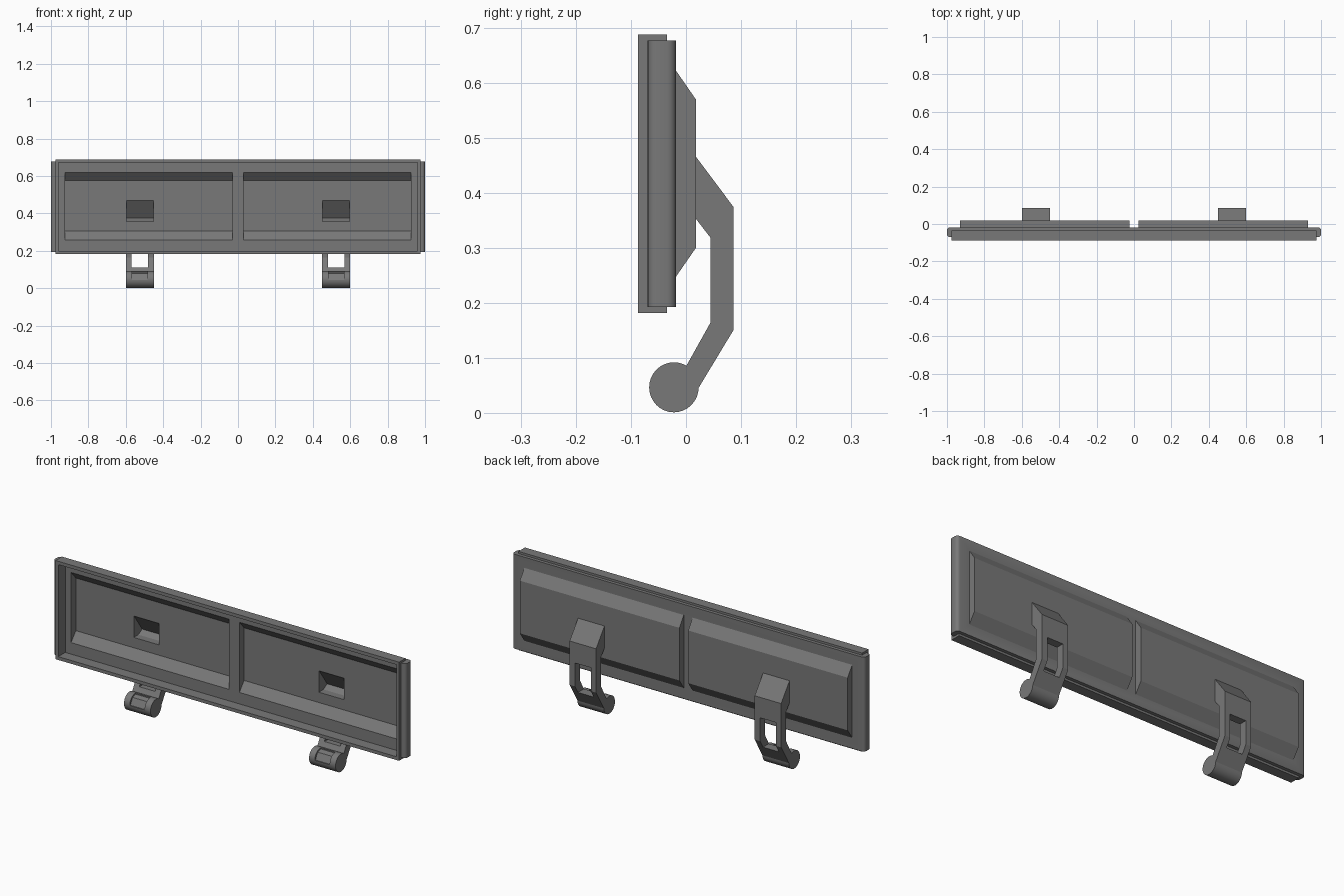
import bpy, bmesh, math

cube = bpy.data.objects.get("Cube")
if cube:
    bpy.data.objects.remove(cube, do_unlink=True)

grey = bpy.data.materials.new("dark_grey_plastic")
grey.use_nodes = True
colour = (0.19, 0.19, 0.19, 1)
grey.diffuse_color = colour
grey.node_tree.nodes["Principled BSDF"].inputs["Base Color"].default_value = colour


def prism(name, profile, x0, x1):
    """Extrude a (y, z) outline along x."""
    bm = bmesh.new()
    face = bm.faces.new([bm.verts.new((x0, y, z)) for y, z in profile])
    out = bmesh.ops.extrude_face_region(bm, geom=[face])
    moved = [v for v in out["geom"] if isinstance(v, bmesh.types.BMVert)]
    bmesh.ops.translate(bm, verts=moved, vec=(x1 - x0, 0, 0))
    bmesh.ops.recalc_face_normals(bm, faces=bm.faces)
    mesh = bpy.data.meshes.new(name)
    bm.to_mesh(mesh)
    bm.free()
    mesh.materials.append(grey)
    obj = bpy.data.objects.new(name, mesh)
    bpy.context.collection.objects.link(obj)
    return obj


def box(name, x0, x1, y0, y1, z0, z1):
    return prism(name, [(y0, z0), (y1, z0), (y1, z1), (y0, z1)], x0, x1)


def apply(obj, mod):
    bpy.context.view_layer.objects.active = obj
    bpy.ops.object.modifier_apply(modifier=mod.name)


def combine(obj, tool, operation):
    mod = obj.modifiers.new("combine", "BOOLEAN")
    mod.operation, mod.solver, mod.object = operation, "EXACT", tool
    apply(obj, mod)
    bpy.data.objects.remove(tool, do_unlink=True)


# Back plate with rounded upright side edges
cover = box("cover", -1, 1, -0.07, -0.018, 0.193, 0.677)
bm = bmesh.new()
bm.from_mesh(cover.data)
upright = [e for e in bm.edges if abs(e.verts[0].co.z - e.verts[1].co.z) > 0.1]
bmesh.ops.bevel(bm, geom=upright, offset=0.016, segments=4, profile=0.5, affect="EDGES")
bm.to_mesh(cover.data)
bm.free()

# Front rim and its hollow
combine(cover, box("rim", -0.975, 0.975, -0.087, -0.035, 0.182, 0.688), "UNION")
combine(cover, box("rim_hollow", -0.959, 0.959, -0.12, -0.03, 0.199, 0.671), "DIFFERENCE")

# Two raised trays on the back, hollow from the front
tray = [(-0.025, 0.24), (-0.018, 0.248), (0.018, 0.30), (0.018, 0.57), (-0.018, 0.622), (-0.025, 0.622)]
pocket = [(-0.05, 0.258), (-0.03, 0.258), (0.008, 0.305), (0.008, 0.575), (-0.03, 0.618), (-0.05, 0.618)]
for a, b in ((-0.93, -0.025), (0.025, 0.93)):
    combine(cover, prism("tray", tray, a, b), "UNION")
for a, b in ((-0.926, -0.029), (0.029, 0.926)):
    combine(cover, prism("pocket", pocket, a, b), "DIFFERENCE")

# Hook arms with a round foot
arm = [(0.012, 0.474), (0.018, 0.466), (0.086, 0.375), (0.086, 0.15), (0.022, 0.044),
       (-0.02, 0.05), (0.002, 0.088), (0.045, 0.165), (0.045, 0.318), (0.018, 0.353), (0.012, 0.353)]
cavity = [(-0.02, 0.468), (0.010, 0.468), (0.076, 0.375), (0.045, 0.358), (-0.02, 0.358)]
foot = [(-0.022 + 0.045 * math.cos(t * math.pi / 16), 0.0465 + 0.0455 * math.sin(t * math.pi / 16))
        for t in range(32)]
notch = [(-0.09, 0.045), (-0.062, 0.045), (-0.045, 0.079), (-0.02, 0.086), (-0.02, 0.12), (-0.09, 0.12)]
for side, x in (("right", -0.525), ("left", 0.525)):
    hook = prism(side + "_hook", arm, x - 0.075, x + 0.075)
    combine(hook, prism("foot", foot, x - 0.075, x + 0.075), "UNION")
    combine(hook, box("window", x - 0.045, x + 0.045, 0.0, 0.2, 0.11, 0.27), "DIFFERENCE")
    combine(hook, prism("notch", notch, x - 0.042, x + 0.042), "DIFFERENCE")
    for target in (hook, cover):
        combine(target, prism("cavity", cavity, x - 0.072, x + 0.072), "DIFFERENCE")

# Smooth the rounded edges only
for obj in list(bpy.context.scene.objects):
    if obj.type == "MESH" and (obj.name == "cover" or obj.name.endswith("_hook")):
        bpy.ops.object.select_all(action="DESELECT")
        obj.select_set(True)
        bpy.context.view_layer.objects.active = obj
        bpy.ops.object.shade_smooth_by_angle(angle=math.radians(25))
